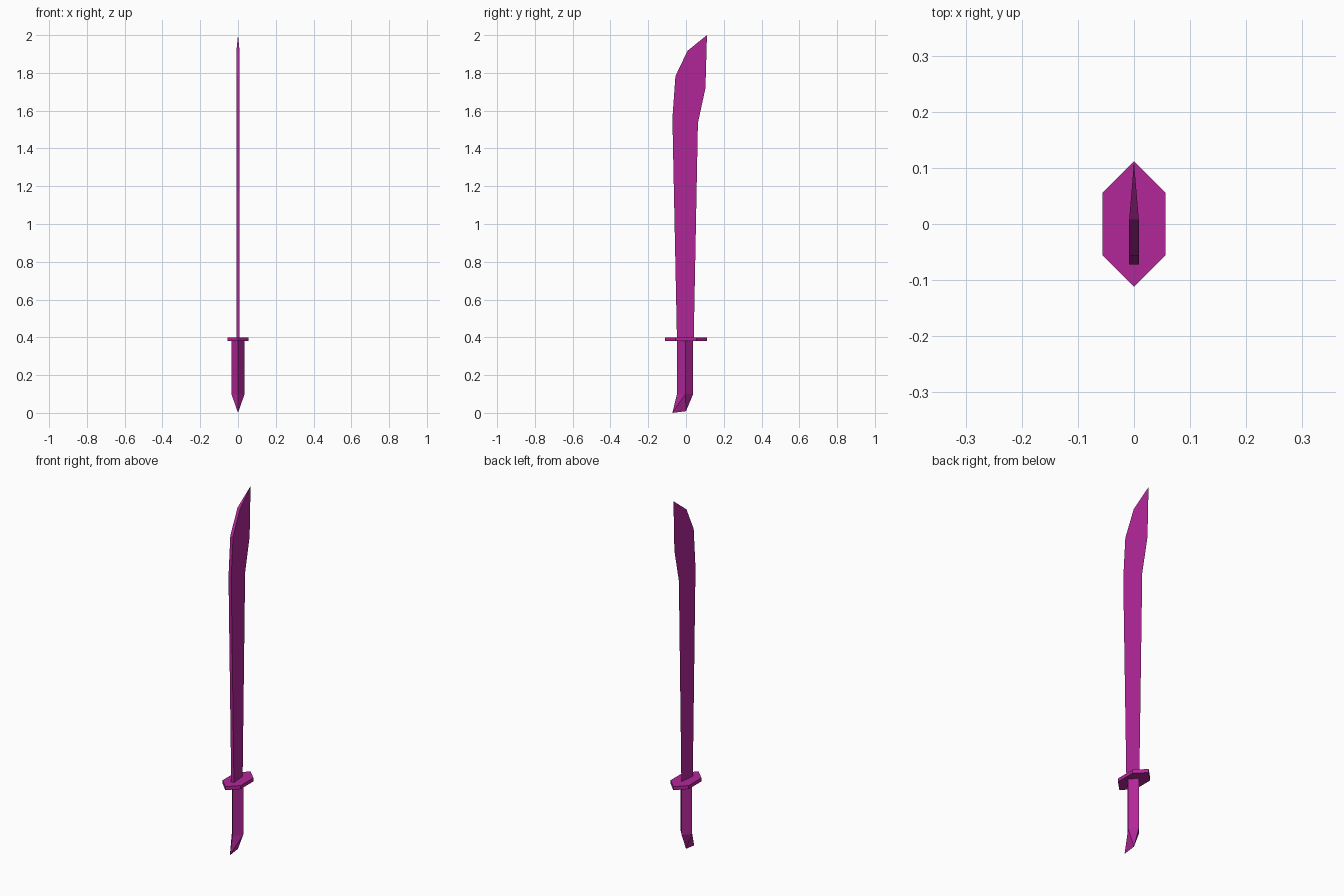
import bpy, bmesh

if "Cube" in bpy.data.objects:
    bpy.data.objects.remove(bpy.data.objects["Cube"])

magenta = bpy.data.materials.new("magenta")
magenta.diffuse_color = (0.45, 0.02, 0.32, 1)
magenta.use_nodes = True
magenta.node_tree.nodes["Principled BSDF"].inputs["Base Color"].default_value = magenta.diffuse_color


def make_object(name, bm):
    bmesh.ops.recalc_face_normals(bm, faces=bm.faces)
    mesh = bpy.data.meshes.new(name)
    bm.to_mesh(mesh)
    bm.free()
    mesh.materials.append(magenta)
    obj = bpy.data.objects.new(name, mesh)
    bpy.context.collection.objects.link(obj)
    return obj


def loft(name, rings):
    """Join rings of equal length; coincident points are merged."""
    bm = bmesh.new()
    rows = [[bm.verts.new(p) for p in ring] for ring in rings]
    n = len(rows[0])
    for a, b in zip(rows, rows[1:]):
        for i in range(n):
            j = (i + 1) % n
            bm.faces.new((a[i], a[j], b[j], b[i]))
    bm.faces.new(rows[0])
    bm.faces.new(rows[-1])
    bmesh.ops.remove_doubles(bm, verts=bm.verts, dist=1e-5)
    return make_object(name, bm)


# Blade: flat spine on -y, sharp edge on +y; stations pair spine with edge
T = 0.0085
stations = [  # spine y, spine z, half thickness, edge y, edge z
    (-0.048, 0.395, T, 0.041, 0.395),
    (-0.072, 1.56, T, 0.063, 1.534),
    (-0.056, 1.783, T, 0.103, 1.72),
    (0.008, 1.917, T, 0.111, 2.0),
]
loft("blade", [[(-t, sy, sz), (t, sy, sz), (0, ey, ez)]
               for sy, sz, t, ey, ez in stations])

# Guard: thin elongated hexagon
hexagon = [(0, -0.112), (0.056, -0.056), (0.056, 0.056),
           (0, 0.112), (-0.056, 0.056), (-0.056, -0.056)]
loft("guard", [[(x, y, z) for x, y in hexagon] for z in (0.38, 0.40)])

# Grip: diamond section
diamond = [(0, -0.048), (0.035, -0.003), (0, 0.038), (-0.035, -0.003)]
top = [(x, y, 0.385) for x, y in diamond]
bottom = [(x, y, 0.10) for x, y in diamond]
loft("grip", [top, bottom])

# Pommel: diamond narrowing to a slanted chisel edge swept toward -y
bm = bmesh.new()
f, r, b, l = [bm.verts.new(p) for p in bottom]
heel = bm.verts.new((0, -0.072, 0))
toe = bm.verts.new((0, 0, 0.009))
for side in (r, l):
    bm.faces.new((f, side, heel))
    bm.faces.new((side, toe, heel))
    bm.faces.new((side, b, toe))
bm.faces.new((f, r, b, l))
make_object("pommel", bm)
